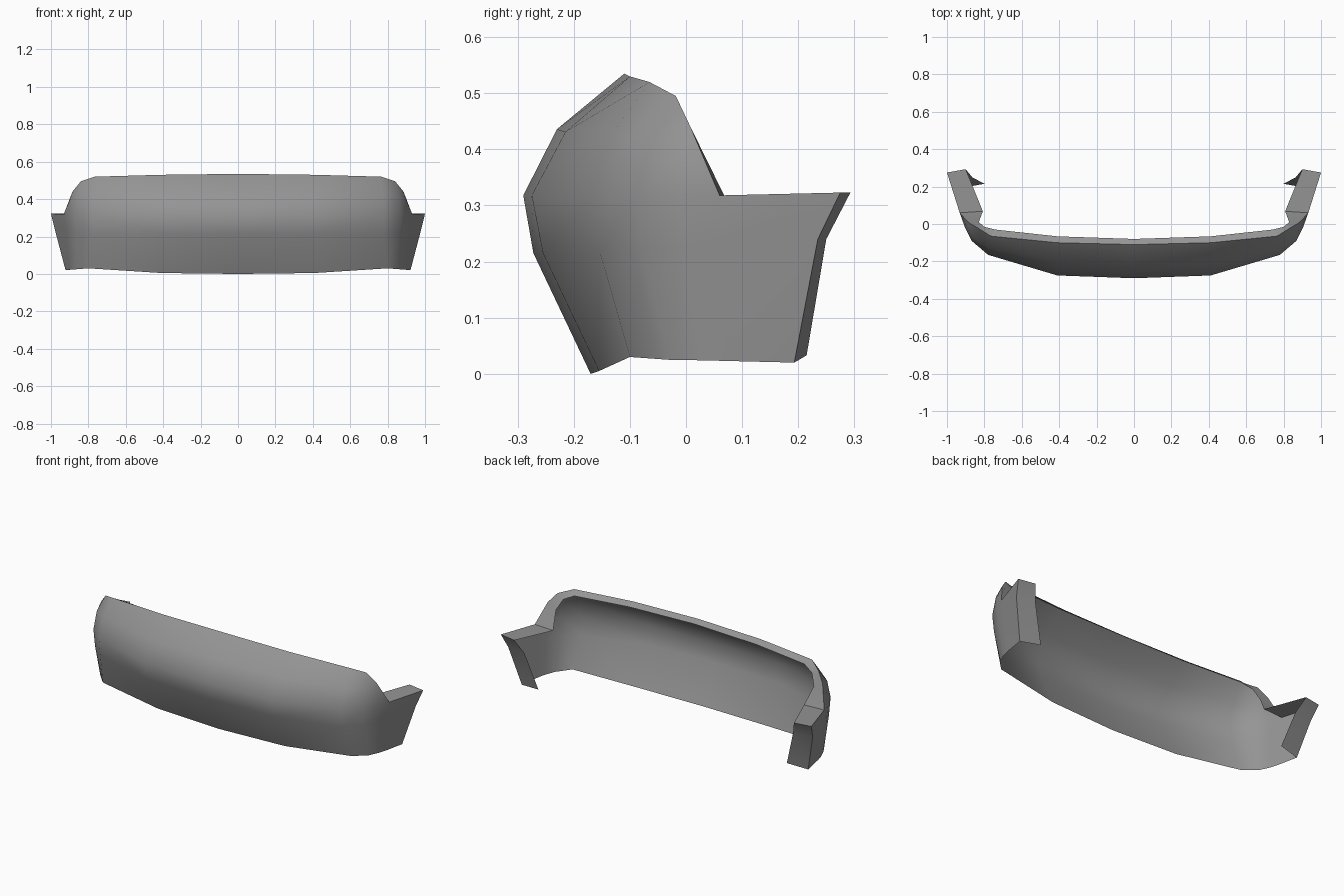
import bpy
import bmesh
import math

cube = bpy.data.objects.get("Cube")
if cube:
    bpy.data.objects.remove(cube, do_unlink=True)

# Single painted surface colour
grey = bpy.data.materials.new("bumper grey")
grey.use_nodes = True
colour = (0.3, 0.3, 0.3, 1)
grey.diffuse_color = colour
grey.node_tree.nodes["Principled BSDF"].inputs["Base Color"].default_value = colour

# Cross-sections from the centre outwards: bottom, low, middle, upper, top, lip
sections = [
    [(0, -.17, 0), (0, -.272, .215), (0, -.29, .318), (0, -.23, .436), (0, -.11, .535), (0, -.08, .515)],
    [(.41, -.155, .005), (.41, -.255, .215), (.41, -.275, .318), (.41, -.215, .431), (.41, -.1, .53), (.41, -.066, .51)],
    [(.8, -.1, .03), (.78, -.153, .215), (.78, -.165, .318), (.775, -.13, .43), (.765, -.065, .52), (.74, -.03, .5)],
    [(.865, -.03, .025), (.865, -.08, .22), (.868, -.09, .318), (.86, -.07, .42), (.84, -.018, .495), (.8, -.015, .47)],
    [(.89, .03, .024), (.902, -.005, .23), (.905, -.015, .318), (.9, -.005, .39), (.885, .008, .44), (.83, .01, .41)],
]
# Wing sections: bottom, low, folded edge, inner flange edge
wing = [
    [(.9, .07, .023), (.922, .06, .24), (.932, .06, .318), (.808, .068, .318)],
    [(.922, .193, .02), (.98, .235, .24), (1, .275, .323), (.9, .293, .323)],
]
# Return flange closing the rear of the wing
rear = [(.8, .215, .033), (.865, .25, .24), (.9, .293, .323)]

bm = bmesh.new()
grid = [[bm.verts.new(p) for p in s] for s in sections]
w = [[bm.verts.new(p) for p in s] for s in wing]
r = [bm.verts.new(p) for p in rear[:2]] + [w[1][3]]


def skin(a, b):
    for i in range(min(len(a), len(b)) - 1):
        bm.faces.new((a[i], b[i], b[i + 1], a[i + 1]))


# Front shell and rounded corner
for a, b in zip(grid, grid[1:]):
    skin(a, b)
# Corner shoulder falls to the wing
skin(grid[-1][:3], w[0][:3])
for i in (2, 3):
    bm.faces.new((grid[-1][i], w[0][2], grid[-1][i + 1]))
bm.faces.new((grid[-1][4], w[0][2], w[0][3], grid[-1][5]))
# Wing side, top flange and rear flange
skin(w[0], w[1])
skin(w[1][:3], r)

mesh = bpy.data.meshes.new("bumper_shell")
bm.to_mesh(mesh)
bm.free()
mesh.materials.append(grey)
bumper = bpy.data.objects.new("bumper_shell", mesh)
bpy.context.collection.objects.link(bumper)

# Matching right half
mirror = bumper.modifiers.new("mirror", 'MIRROR')
mirror.use_clip = True
mirror.merge_threshold = 0.001
bpy.ops.object.select_all(action='DESELECT')
bumper.select_set(True)
bpy.context.view_layer.objects.active = bumper
bpy.ops.object.modifier_apply(modifier=mirror.name)
bpy.ops.object.shade_smooth_by_angle(angle=math.radians(55))
